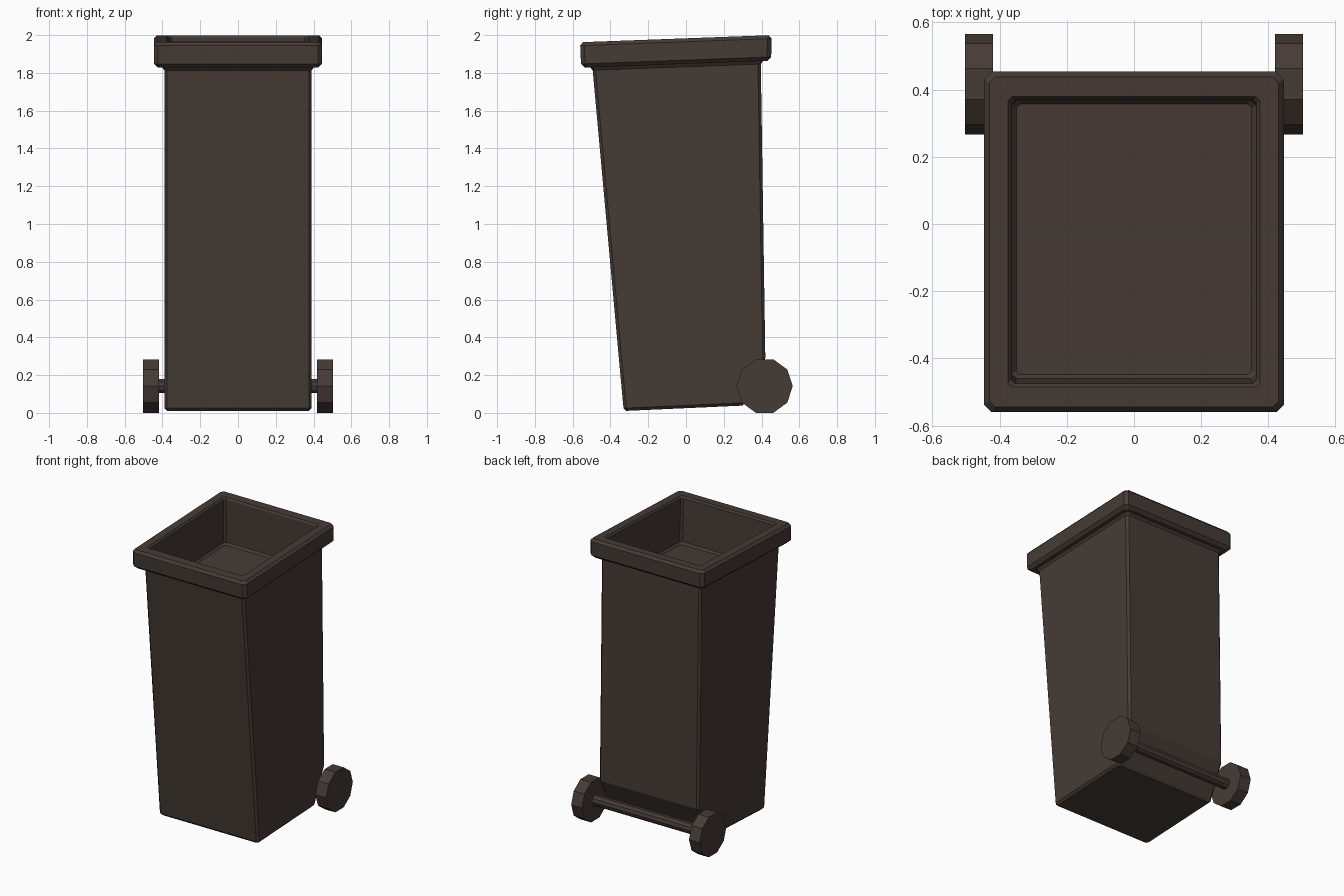
import bpy, bmesh, math
from mathutils import Matrix

if "Cube" in bpy.data.objects:
    bpy.data.objects.remove(bpy.data.objects["Cube"])

brown = bpy.data.materials.new("dark brown plastic")
brown.diffuse_color = (0.06, 0.044, 0.036, 1)
brown.use_nodes = True
brown.node_tree.nodes["Principled BSDF"].inputs["Base Color"].default_value = brown.diffuse_color


def finish(name, bm):
    bmesh.ops.recalc_face_normals(bm, faces=bm.faces)
    me = bpy.data.meshes.new(name)
    bm.to_mesh(me)
    bm.free()
    me.materials.append(brown)
    ob = bpy.data.objects.new(name, me)
    bpy.context.collection.objects.link(ob)
    return ob


def ring(bm, hx, y0, y1, z, c, slope=0.037):
    """Chamfered rectangle lying in a plane tilted up towards the back."""
    pts = [(hx - c, y0), (hx, y0 + c), (hx, y1 - c), (hx - c, y1),
           (c - hx, y1), (-hx, y1 - c), (-hx, y0 + c), (c - hx, y0)]
    return [bm.verts.new((x, y, z + slope * y)) for x, y in pts]


def loft(name, sections):
    bm = bmesh.new()
    rings = [ring(bm, *s) for s in sections]
    for a, b in zip(rings, rings[1:]):
        for i in range(8):
            j = (i + 1) % 8
            bm.faces.new((a[i], a[j], b[j], b[i]))
    bm.faces.new(rings[0])
    bm.faces.new(rings[-1])
    return finish(name, bm)


# Bin: outside wall from the bottom up, over the rim, down to the inner floor
loft("bin_body", [
    (0.375, -0.317, 0.300, 0.025, 0.012, 0.045),   # bottom
    (0.390, -0.331, 0.312, 0.040, 0.015, 0.045),
    (0.390, -0.353, 0.420, 0.275, 0.015),          # top of axle cut-away
    (0.390, -0.494, 0.396, 1.832, 0.015),          # under the rim
    (0.402, -0.508, 0.408, 1.848, 0.015),
    (0.425, -0.535, 0.430, 1.848, 0.020),          # rim underside
    (0.446, -0.556, 0.451, 1.868, 0.022),
    (0.446, -0.560, 0.453, 1.965, 0.022),          # rim side
    (0.430, -0.545, 0.438, 1.983, 0.018),
    (0.375, -0.485, 0.379, 1.983, 0.012),          # rim top
    (0.365, -0.475, 0.371, 1.970, 0.012),
    (0.363, -0.460, 0.369, 1.670, 0.015),          # inner wall
    (0.350, -0.448, 0.357, 1.655, 0.012),          # inner floor
])


def rod(name, sides, r, x0, x1):
    """Cylinder along x with a flat side on top, on the axle line."""
    bm = bmesh.new()
    bmesh.ops.create_cone(bm, cap_ends=True, segments=sides, radius1=r, radius2=r, depth=x1 - x0)
    bmesh.ops.rotate(bm, verts=bm.verts, matrix=Matrix.Rotation(math.pi / sides, 3, 'Z'))
    bmesh.ops.rotate(bm, verts=bm.verts, matrix=Matrix.Rotation(math.pi / 2, 3, 'Y'))
    # turn so that a flat side faces straight down
    top = max(bm.verts, key=lambda v: v.co.z).co
    if abs(top.y) < 1e-4:
        bmesh.ops.rotate(bm, verts=bm.verts, matrix=Matrix.Rotation(math.pi / sides, 3, 'X'))
    bmesh.ops.translate(bm, verts=bm.verts, vec=((x0 + x1) / 2, 0.416, 0.142))
    return finish(name, bm)


# Wheels and axle
rod("right_wheel", 10, 0.149, 0.419, 0.503)
rod("left_wheel", 10, 0.149, -0.503, -0.419)
rod("axle", 10, 0.038, -0.43, 0.43)
